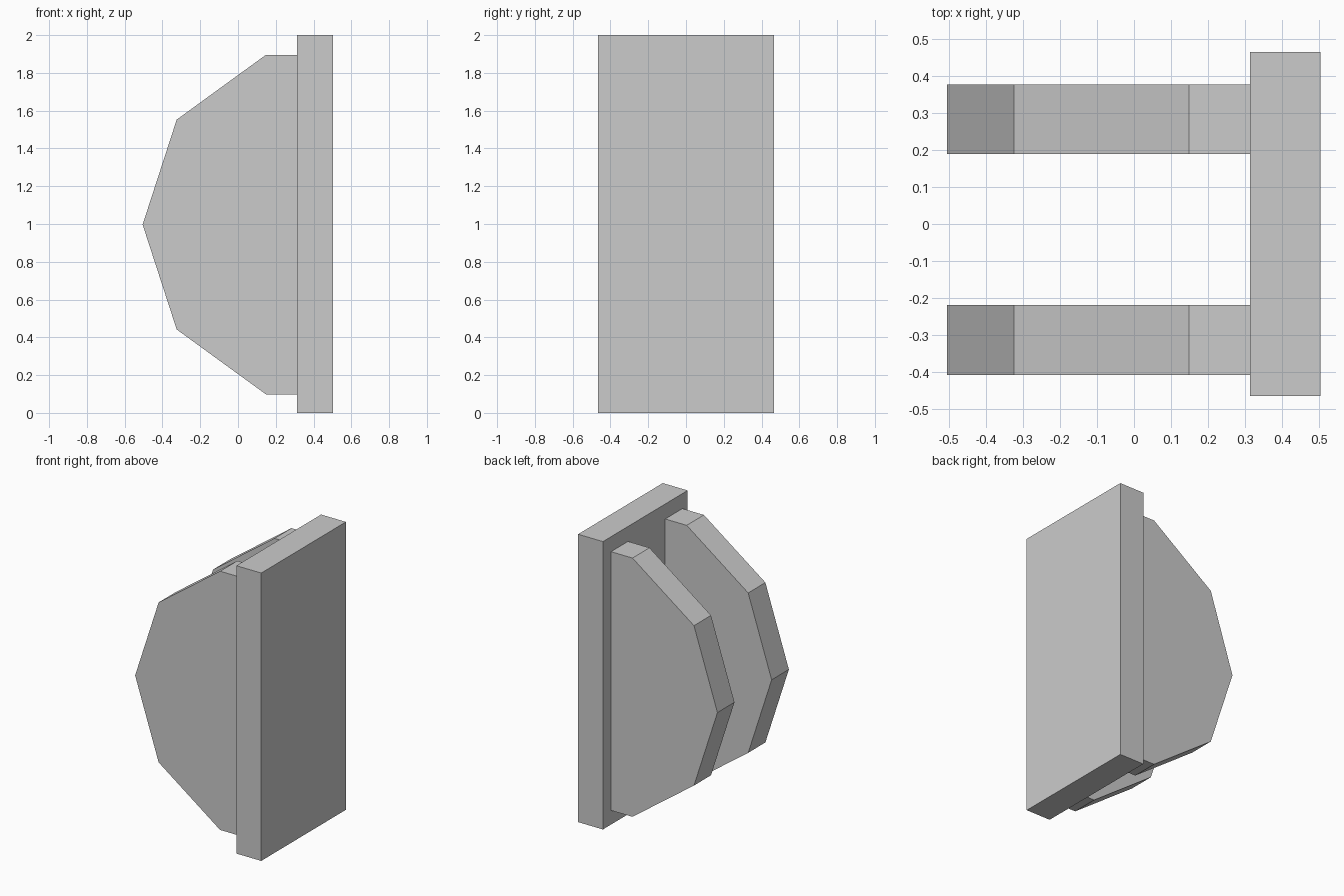
import bpy, bmesh
from math import sin, cos, radians

if "Cube" in bpy.data.objects:
    bpy.data.objects.remove(bpy.data.objects["Cube"])


def extrude_profile(name, profile, y0, y1):
    """Extrude an (x, z) outline along y into a closed solid."""
    bm = bmesh.new()
    face = bm.faces.new([bm.verts.new((x, y0, z)) for x, z in profile])
    ext = bmesh.ops.extrude_face_region(bm, geom=[face])
    moved = [g for g in ext["geom"] if isinstance(g, bmesh.types.BMVert)]
    bmesh.ops.translate(bm, verts=moved, vec=(0, y1 - y0, 0))
    bmesh.ops.recalc_face_normals(bm, faces=bm.faces)
    mesh = bpy.data.meshes.new(name)
    bm.to_mesh(mesh)
    bm.free()
    obj = bpy.data.objects.new(name, mesh)
    bpy.context.collection.objects.link(obj)
    return obj


PLATE_X0, PLATE_X1 = 0.313, 0.504

# Upright backing plate
extrude_profile("back_plate", [(PLATE_X0, 0), (PLATE_X1, 0), (PLATE_X1, 2), (PLATE_X0, 2)],
                -0.465, 0.465)

# Two side fins: half of a ten-sided disc, cut off where it meets the plate
R, CX, CZ = 0.945, 0.44, 0.997
arc = [(CX - R * cos(radians(a)), CZ + R * sin(radians(a))) for a in (-72, -36, 0, 36, 72)]
outline = [(PLATE_X0, arc[0][1])] + arc + [(PLATE_X0, arc[-1][1])]
for name, y0, y1 in (("front_fin", -0.408, -0.219), ("back_fin", 0.189, 0.376)):
    extrude_profile(name, outline, y0, y1)
